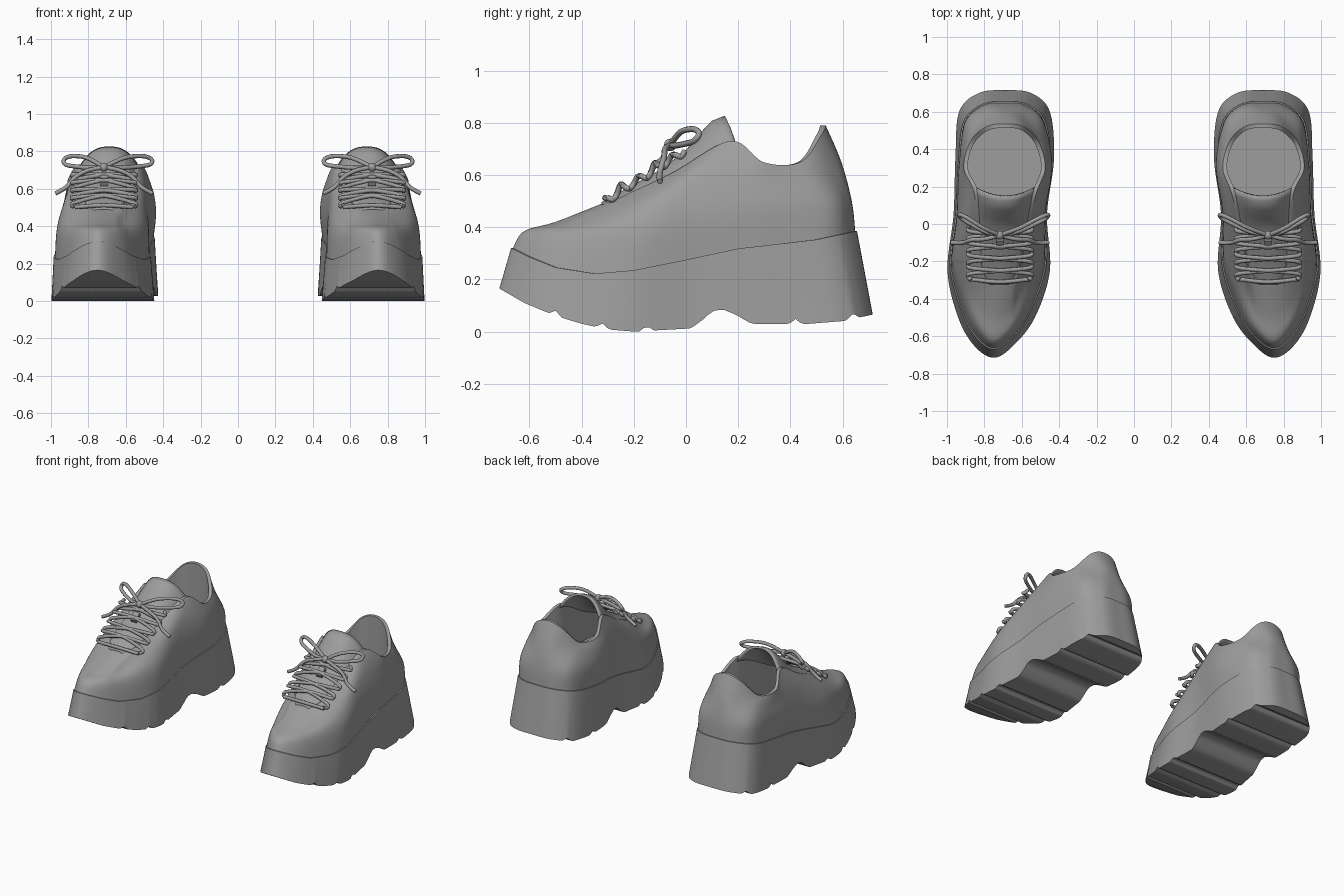
import bpy, bmesh, math
from mathutils import Vector

if "Cube" in bpy.data.objects:
    bpy.data.objects.remove(bpy.data.objects["Cube"])

GREY = bpy.data.materials.new("grey")
GREY.diffuse_color = (0.34, 0.34, 0.34, 1)
GREY.use_nodes = True
GREY.node_tree.nodes["Principled BSDF"].inputs["Base Color"].default_value = GREY.diffuse_color
SUB = 16  # samples between outline knots


def interp(table, t):
    """Piecewise linear lookup in a list of (t, value)."""
    if t <= table[0][0]:
        return table[0][1]
    for (a, va), (b, vb) in zip(table, table[1:]):
        if t <= b:
            return va + (vb - va) * (t - a) / (b - a)
    return table[-1][1]


def catmull(pts, n, closed):
    out, m = [], len(pts)
    get = (lambda i: pts[i % m]) if closed else (lambda i: pts[min(max(i, 0), m - 1)])
    for i in range(m if closed else m - 1):
        a, b, c, d = (get(i + k) for k in (-1, 0, 1, 2))
        for j in range(n):
            t = j / n
            out.append(0.5 * (2 * b + (c - a) * t + (2 * a - 5 * b + 4 * c - d) * t * t
                              + (3 * b - a - 3 * c + d) * t ** 3))
    return out if closed else out + [pts[-1].copy()]


def outline(ys, xm, xl, zs):
    """Closed smooth ring running toe, inner side, heel, outer side."""
    inner = [Vector(p) for p in zip(xm, ys, zs)]
    outer = [Vector(p) for p in zip(xl, ys, zs)]
    return catmull(inner + outer[-2:0:-1], SUB, True)


def inset(ring, d):
    out = []
    for p in ring:
        c = Vector((0.70, min(max(p.y, -0.2), 0.35), p.z))
        out.append(p + (c - p).normalized() * d)
    return out


def finish(name, bm, angle=35, thick=0):
    bmesh.ops.recalc_face_normals(bm, faces=bm.faces)
    me = bpy.data.meshes.new(name)
    bm.to_mesh(me)
    bm.free()
    me.materials.append(GREY)
    ob = bpy.data.objects.new(name, me)
    bpy.context.collection.objects.link(ob)
    bpy.ops.object.select_all(action='DESELECT')
    ob.select_set(True)
    bpy.context.view_layer.objects.active = ob
    bpy.ops.object.shade_smooth_by_angle(angle=math.radians(angle))
    if thick:
        s = ob.modifiers.new("thickness", 'SOLIDIFY')
        s.thickness, s.offset = thick, 0
    ob.modifiers.new("pair", 'MIRROR').use_mirror_merge = False
    return ob


def loft(name, rings, angle=35):
    """Skin closed rings and cap both ends with strips across the width."""
    bm = bmesh.new()
    vs = [[bm.verts.new(p) for p in r] for r in rings]
    n = len(rings[0])
    for a, b in zip(vs, vs[1:]):
        for i in range(n):
            bm.faces.new((a[i], a[(i + 1) % n], b[(i + 1) % n], b[i]))
    for r in (vs[0], vs[-1]):
        for i in range(n // 2):
            q = [r[i], r[i + 1], r[n - i - 1], r[(n - i) % n]]
            bm.faces.new(list(dict.fromkeys(q)))
    return finish(name, bm, angle)


# Height of the underside and of the sole's upper edge along the length
UNDER = [(-.715, .165), (-.62, .11), (-.5, .06), (-.4, .03), (-.3, .008), (-.2, 0), (.02, .012),
         (.07, .05), (.1, .078), (.14, .085), (.19, .065), (.25, .03), (.45, .028), (.6, .04), (.715, .065)]
WELT = [(-.67, .32), (-.6, .285), (-.5, .245), (-.35, .222), (-.2, .235), (0, .275), (.2, .318),
        (.5, .352), (.655, .385)]
GROOVES = (-.5, -.32, -.15, .42, .64)


def tread(y):
    return interp(UNDER, y) + sum(.02 * max(0, 1 - abs(y - g) / .025) for g in GROOVES)


# Platform sole
base = outline((-.715, -.65, -.5, -.25, .05, .35, .6, .70, .715),
               (.75, .645, .53, .45, .465, .428, .45, .55, .69),
               (.75, .855, .94, .997, .965, .955, .935, .83, .69), (0,) * 9)
for p in base:
    p.z = tread(p.y)
welt = outline((-.67, -.6, -.46, -.22, .05, .33, .55, .64, .655),
               (.75, .64, .55, .47, .475, .445, .475, .57, .69),
               (.75, .85, .925, .985, .955, .94, .91, .81, .69), (0,) * 9)
for p in welt:
    p.z = interp(WELT, p.y)
mids = [[a.lerp(b, t) for a, b in zip(base, welt)] for t in (.33, .67)]
loft("platform_sole", [base] + mids + [welt, inset(welt, .007)], 25)

# Upper: outside skin, rolled rim, lining and insole
low = outline((-.62, -.56, -.43, -.2, .05, .32, .54, .62, .635),
              (.745, .65, .575, .49, .475, .438, .485, .58, .69),
              (.745, .83, .90, .965, .945, .935, .90, .80, .69),
              (.385, .378, .365, .39, .45, .47, .49, .50, .50))
high = outline((-.50, -.46, -.36, -.16, .08, .30, .48, .575, .595),
               (.735, .66, .61, .53, .49, .45, .50, .60, .69),
               (.735, .81, .87, .92, .91, .92, .885, .78, .69),
               (.42, .42, .43, .50, .60, .575, .60, .63, .65))
rim = outline((-.31, -.29, -.24, -.05, .17, .30, .44, .52, .535),
              (.72, .66, .61, .575, .52, .475, .51, .59, .69),
              (.72, .77, .81, .835, .855, .91, .875, .79, .69),
              (.495, .50, .52, .61, .73, .648, .65, .755, .79))
columns = [catmull(list(c), 5, False) for c in zip(inset(welt, .007), low, high, rim)]
skin = [list(r) for r in zip(*columns)]
lip = inset(rim, .022)
insole = [Vector((p.x, p.y, .40)) for p in lip]
loft("shoe_upper", skin + [lip, insole], 40)

# Tongue arched between the lacing edges
CREST = [(-.32, .49), (-.2, .555), (-.1, .612), (0, .685), (.05, .745), (.1, .80), (.15, .82)]
HALF = [(-.32, .055), (-.24, .10), (-.05, .128), (.17, .165)]
EDGE = [(-.32, .475), (-.05, .595), (.15, .705)]
bm = bmesh.new()
grid = []
for i in range(21):
    u = i / 20
    y = -.32 + .47 * u
    row = []
    for j in range(17):
        v = j / 8 - 1
        e, c = interp(EDGE, y), interp(CREST, y)
        row.append(bm.verts.new((.72 - .032 * u + v * interp(HALF, y), y + .045 * u ** 4 * v * v,
                                 e + (c - e) * (1 - abs(v) ** 2.6))))
    grid.append(row)
for a, b in zip(grid, grid[1:]):
    for j in range(16):
        bm.faces.new((a[j], a[j + 1], b[j + 1], b[j]))
finish("tongue", bm, 40, .014)


def cord(name, paths, radius=.0115):
    """Round cord along smooth paths, one copy per shoe."""
    cu = bpy.data.curves.new(name, 'CURVE')
    cu.dimensions = '3D'
    cu.bevel_depth, cu.bevel_resolution, cu.use_fill_caps = radius, 2, True
    for path in paths:
        pts = catmull([Vector(p) for p in path], 5, False)
        for side in (1, -1):
            sp = cu.splines.new('POLY')
            sp.points.add(len(pts) - 1)
            for q, p in zip(sp.points, pts):
                q.co = (side * p.x, p.y, p.z, 1)
            sp.use_smooth = True
    cu.materials.append(GREY)
    bpy.context.collection.objects.link(bpy.data.objects.new(name, cu))


# Criss-cross lacing
CX = .717
LEVELS = (-.30, -.235, -.17, -.105, -.04)


def lace_z(y):
    return .518 + .63 * (y + .3)


def zigzag(sign):
    path = []
    for k, y in enumerate(LEVELS):
        s = sign if k % 2 == 0 else -sign
        path += [(CX + s * .155, y, lace_z(y) - .005), (CX + s * .168, y + .02, lace_z(y) - .012),
                 (CX + s * .155, y + .035, lace_z(y) + .008)]
        if k < len(LEVELS) - 1:
            path.append((CX, y + .05, lace_z(y + .05) + .008 + .006 * sign * s))
    return path


first_bar = [(CX - .155, -.295, .502), (CX, -.31, .512), (CX + .155, -.295, .502)]
cord("laces", [zigzag(1), zigzag(-1), first_bar])

# Bow loops and loose ends
LOOP = [(0, -.06, .715), (.09, -.02, .765), (.17, .03, .775), (.212, .05, .758), (.205, .03, .73),
        (.14, -.01, .718), (.07, -.045, .712), (0, -.06, .715)]
TAIL = [(0, -.06, .715), (.08, -.08, .70), (.15, -.085, .665), (.20, -.10, .61), (.26, -.10, .575)]
cord("bow", [[(CX + s * k * x, y, z) for x, y, z in shape]
             for shape in (LOOP, TAIL) for s, k in ((1, 1), (-1, 1.2 if shape is LOOP else 1))])

# Knot and lace tag
bm = bmesh.new()
bmesh.ops.create_uvsphere(bm, u_segments=12, v_segments=8, radius=.024)
bmesh.ops.translate(bm, verts=bm.verts, vec=(CX, -.06, .715))
finish("bow_knot", bm, 60)
bm = bmesh.new()
bmesh.ops.create_cube(bm, size=1)
for v in bm.verts:
    x, y, z = v.co
    v.co = (CX + x * .042, -.108 + y * .045 - z * .012, .645 + y * .04 + z * .02)
finish("lace_tag", bm)
